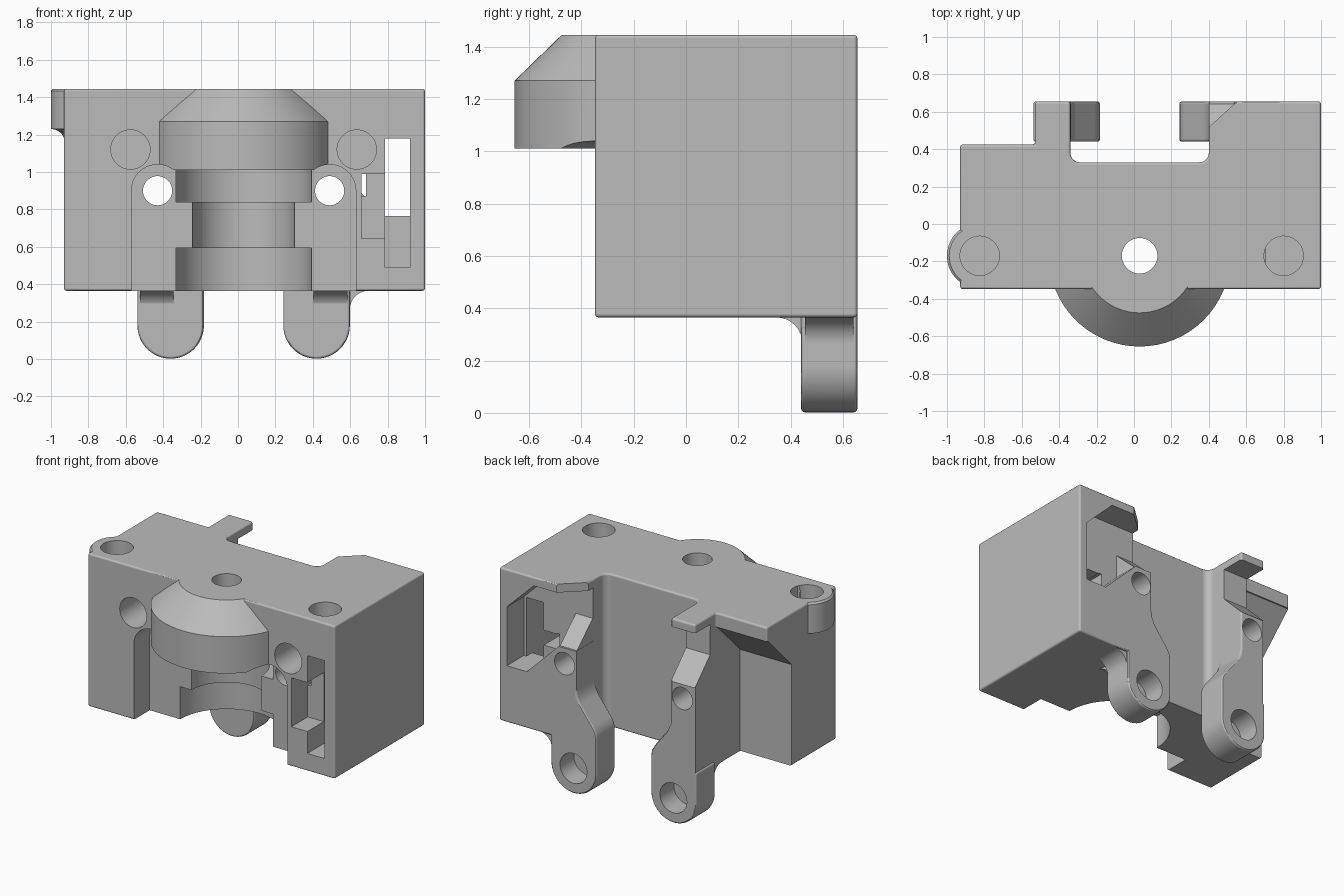
import bpy, bmesh
from math import sin, cos, radians, pi
from mathutils import Vector

cube = bpy.data.objects.get("Cube")
if cube:
    bpy.data.objects.remove(cube, do_unlink=True)

grey = bpy.data.materials.new("plain grey")
grey.use_nodes = True
colour = (0.5, 0.5, 0.5, 1)
grey.diffuse_color = colour
grey.node_tree.nodes["Principled BSDF"].inputs["Base Color"].default_value = colour


def arc(cx, cy, r, a, b, n=10):
    angles = [radians(a + (b - a) * i / n) for i in range(n + 1)]
    return [(cx + r * cos(t), cy + r * sin(t)) for t in angles]


def circle(cx, cy, r):
    return arc(cx, cy, r, 0, 352.5, 47)


def finish(name, bm):
    bmesh.ops.recalc_face_normals(bm, faces=bm.faces)
    mesh = bpy.data.meshes.new(name)
    bm.to_mesh(mesh)
    bm.free()
    mesh.materials.append(grey)
    obj = bpy.data.objects.new(name, mesh)
    bpy.context.collection.objects.link(obj)
    return obj


def prism(name, pts, axis, lo, hi):
    """Extrude a 2D outline along one axis; pts use the other two in order."""
    place = {"x": lambda p: (lo, p[0], p[1]),
             "y": lambda p: (p[0], lo, p[1]),
             "z": lambda p: (p[0], p[1], lo)}[axis]
    bm = bmesh.new()
    face = bm.faces.new([bm.verts.new(place(p)) for p in pts])
    out = bmesh.ops.extrude_face_region(bm, geom=[face])
    step = Vector([(hi - lo) * (axis == a) for a in "xyz"])
    moved = [v for v in out["geom"] if isinstance(v, bmesh.types.BMVert)]
    bmesh.ops.translate(bm, verts=moved, vec=step)
    return finish(name, bm)


def box(name, x, y, z):
    return prism(name, [(x[0], y[0]), (x[1], y[0]), (x[1], y[1]), (x[0], y[1])],
                 "z", z[0], z[1])


def lathe(name, profile, cx, cy):
    """Turn a (radius, z) profile around a vertical axis."""
    bm = bmesh.new()
    verts = [bm.verts.new((cx + r, cy, z)) for r, z in profile]
    edges = [bm.edges.new(pair) for pair in zip(verts, verts[1:])]
    bmesh.ops.spin(bm, geom=verts + edges, cent=(cx, cy, 0), axis=(0, 0, 1),
                   angle=2 * pi, steps=64)
    bmesh.ops.remove_doubles(bm, verts=bm.verts, dist=0.0001)
    return finish(name, bm)


def apply(obj, mod):
    bpy.context.view_layer.objects.active = obj
    bpy.ops.object.modifier_apply(modifier=mod.name)


def soften(obj, width=0.014):
    mod = obj.modifiers.new("Bevel", "BEVEL")
    mod.width, mod.segments, mod.limit_method = width, 3, "ANGLE"
    apply(obj, mod)


def combine(target, other, operation):
    mod = target.modifiers.new("Boolean", "BOOLEAN")
    mod.operation, mod.solver, mod.object = operation, "EXACT", other
    apply(target, mod)
    bpy.data.objects.remove(other, do_unlink=True)


def flip(pts):
    """Mirror an outline about the tool axis."""
    return [(2 * AX - x, z) for x, z in pts]


AX, AY, TOP, BASE = 0.03, -0.17, 1.445, 0.365

# Main block with the slot between the two rear arms
outline = [(-0.93, -0.348), (1, -0.348), (1, 0.655), (0.4, 0.655)]
outline += arc(0.35, 0.38, 0.05, 0, -90, 5) + arc(-0.29, 0.38, 0.05, 270, 180, 5)
outline += [(-0.34, 0.655), (-0.53, 0.655), (-0.53, 0.425), (-0.93, 0.425)]
body = prism("carriage_block", outline, "z", BASE, TOP)
soften(body)
parts, cuts = [], []

# Undercut behind the screw lug
undercut = prism("undercut", [(0.15, 0.2), (0.15, 1.08), (0.415, 1.345),
                              (0.8, 1.345), (0.8, 0.2)], "x", -1.2, -0.528)
combine(body, undercut, "DIFFERENCE")

# Conical collar on the front and the corner screw lug
parts.append(lathe("collar", [(0, 1.01), (0.485, 1.01), (0.485, 1.27),
                              (0.305, TOP), (0, TOP)], AX, AY))
lug = [(0, 1.12), (0.09, 1.12)] + arc(0.175, 1.155, 0.075, 180, 90, 6)
lug += [(0.175, TOP - 0.012), (0.163, TOP), (0, TOP)]
parts.append(lathe("screw_lug", lug, -0.825, AY))

# Rear feet with blended necks
foot = arc(-0.36, 0.18, 0.178, 180, 360, 24)
foot += [(-0.182, 0.43), (-0.187, 0.47), (-0.21, 0.51), (-0.31, 0.64),
         (-0.333, 0.69), (-0.34, 0.74), (-0.43, 0.74), (-0.43, 0.4), (-0.538, 0.4)]
neck = [(0.33, 0.4)] + arc(0.345, 0.265, 0.1, 90, 0, 8) + [(0.5, 0.265), (0.5, 0.4)]
for side, shape, span in (("right", foot, (-0.525, -0.345)),
                          ("left", flip(foot), (0.405, 0.585))):
    leg = prism(side + "_foot", shape, "y", 0.44, 0.655)
    soften(leg)
    parts += [leg, prism(side + "_neck", neck, "x", *span)]
gusset = [(0.55, 0.4), (0.7, 0.4)] + arc(0.698, 0.265, 0.1, 90, 180, 8) + [(0.55, 0.265)]
parts.append(prism("side_gusset", gusset, "y", 0.455, 0.64))

# Notch below the rear tab
cuts.append(prism("tab_notch", [(0.7, 0.955), (0.485, 1.17), (0.485, 1.385),
                                (0.7, 1.385)], "x", -0.7, -0.3))

# Rear pocket, its lip corner and the slot to the front
cuts.append(prism("pocket", [(0.94, 0.765), (0.94, 1.18), (0.73, 1.385), (0.3, 1.385),
                             (0.3, 1.01), (0.535, 1.01), (0.785, 0.765)], "y", 0.465, 0.8))
cuts.append(prism("lip_corner", [(0.38, 0.5), (0.38, 0.7), (0.6, 0.7)], "z", 1.3, 1.6))
cuts.append(box("through_slot", (0.785, 0.92), (-0.5, 0.5), (0.765, 1.18)))
cuts.append(box("lower_slot", (0.785, 0.92), (-0.5, 0.4), (0.49, 0.8)))
cuts.append(box("side_recess", (0.66, 0.8), (-0.5, -0.165), (0.645, 0.99)))
cuts.append(box("thin_gap", (0.66, 0.685), (-0.3, 0.5), (0.87, 0.99)))
cuts.append(box("rear_recess", (0.67, 0.8), (0.2, 0.5), (0.88, 0.985)))

# Front recess with rounded tops around the bolts
left_edge = [(-0.57, 0.2)] + arc(-0.43, 0.9, 0.14, 180, 52, 14)
recess = left_edge + flip(left_edge)[::-1]
cuts.append(prism("front_recess", recess, "y", -0.9, AY))

# Stepped round seat and its central bore
for radius, lo, hi in ((0.3625, 0.2, 0.595), (0.2725, 0.5, 0.9),
                       (0.3625, 0.84, 1.01), (0.095, 0.9, 1.6)):
    cuts.append(prism("seat", circle(AX, AY, radius), "z", lo, hi))

# Screw holes: top, front, through and feet
for x in (-0.825, 0.8):
    cuts.append(prism("top_hole", circle(x, AY, 0.105), "z", 1.2, 1.6))
for s in (-1, 1):
    cuts.append(prism("front_hole", circle(AX + s * 0.605, 1.12, 0.105), "y", -0.6, -0.1))
    cuts.append(prism("bolt_hole", circle(AX + s * 0.46, 0.9, 0.078), "y", -0.6, 0.9))
    cuts.append(prism("foot_hole", circle(AX + s * 0.39, 0.18, 0.105), "y", 0.5, 0.9))

for part in parts:
    combine(body, part, "UNION")
for cut in cuts:
    combine(body, cut, "DIFFERENCE")

# Sloped shoulder under the rear pocket
ramp = prism("pocket_shoulder", [(0.455, 1.0), (0.652, 1.0), (0.455, 1.18)], "x", 0.402, 0.535)
combine(body, ramp, "UNION")

# Smooth the curves while keeping the large faces flat
bpy.ops.object.select_all(action="DESELECT")
body.select_set(True)
bpy.context.view_layer.objects.active = body
bpy.ops.object.shade_smooth_by_angle(angle=radians(30))
weighted = body.modifiers.new("Weighted normals", "WEIGHTED_NORMAL")
weighted.weight, weighted.keep_sharp = 100, True
apply(body, weighted)
